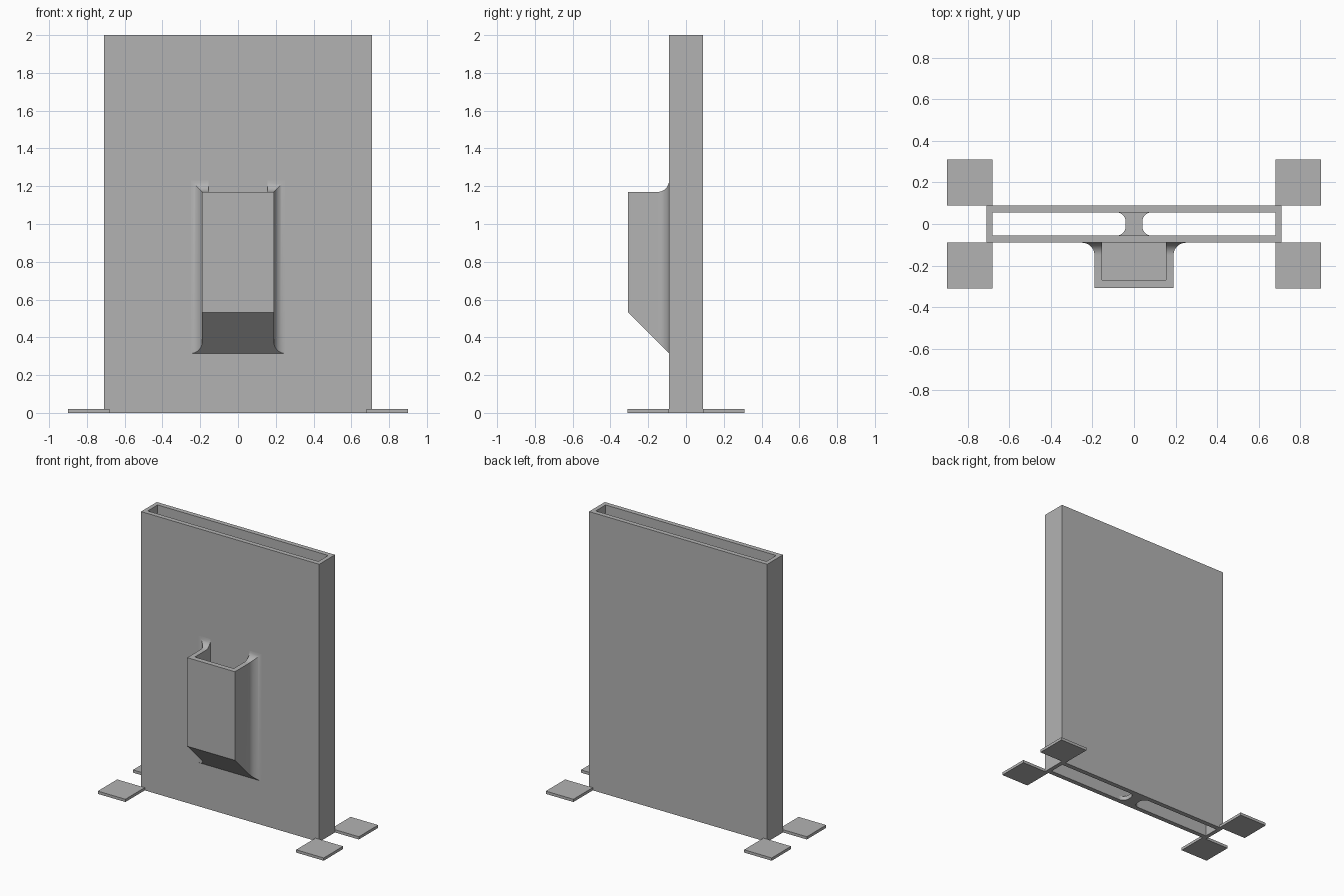
import bpy, bmesh, math

cube = bpy.data.objects.get("Cube")
if cube:
    bpy.data.objects.remove(cube, do_unlink=True)

grey = bpy.data.materials.new("plain_grey")
grey.use_nodes = True
colour = (0.45, 0.45, 0.45, 1)
grey.diffuse_color = colour
grey.node_tree.nodes["Principled BSDF"].inputs["Base Color"].default_value = colour


def loft(name, rings, closed=False, smooth=False):
    """Skin a row of matching rings; cap the ends, or join last to first."""
    bm = bmesh.new()
    loops = [[bm.verts.new(p) for p in ring] for ring in rings]
    pairs = list(zip(loops, loops[1:]))
    if closed:
        pairs.append((loops[-1], loops[0]))
    else:
        bm.faces.new(loops[0])
        bm.faces.new(loops[-1])
    for a, b in pairs:
        for i in range(len(a)):
            j = (i + 1) % len(a)
            bm.faces.new((a[i], a[j], b[j], b[i]))
    bmesh.ops.recalc_face_normals(bm, faces=bm.faces)
    mesh = bpy.data.meshes.new(name)
    bm.to_mesh(mesh)
    bm.free()
    mesh.materials.append(grey)
    obj = bpy.data.objects.new(name, mesh)
    bpy.context.collection.objects.link(obj)
    if smooth:
        smooth_shade(obj)
    return obj


def smooth_shade(obj):
    bpy.ops.object.select_all(action='DESELECT')
    obj.select_set(True)
    bpy.context.view_layer.objects.active = obj
    bpy.ops.object.shade_smooth_by_angle(angle=math.radians(30))


def rect(x0, x1, y0, y1, z):
    return [(x0, y0, z), (x1, y0, z), (x1, y1, z), (x0, y1, z)]


def box(name, x0, x1, y0, y1, z0, z1):
    return loft(name, [rect(x0, x1, y0, y1, z0), rect(x0, x1, y0, y1, z1)])


W, D, H = 0.71, 0.09, 2.0      # outer half width, half depth, height
IW, ID = 0.68, 0.056           # inner half width, half depth

# Hollow flat sleeve, open at top and bottom
loft("sleeve_body", [rect(-W, W, -D, D, 0), rect(-W, W, -D, D, H),
                     rect(-IW, IW, -ID, ID, H), rect(-IW, IW, -ID, ID, 0)], closed=True)

# Bridge across the bottom opening, flared where it meets the walls
R = 0.045
edge = []
for i in range(11):
    a = math.pi / 2 * i / 10
    edge.append((0.04 + R * (1 - math.sin(a)), -ID + R * (1 - math.cos(a))))
edge += [(x, -y) for x, y in reversed(edge)]
outline = edge + [(-x, y) for x, y in reversed(edge)]
loft("bottom_bridge", [[(x, y, z) for x, y in outline] for z in (0, 0.03)], smooth=True)

# Corner feet
for sx, side in ((1, "left"), (-1, "right")):
    for sy, end in ((-1, "front"), (1, "back")):
        xs = sorted((sx * 0.68, sx * 0.9))
        ys = sorted((sy * D, sy * 0.31))
        box(f"{end}_{side}_foot", *xs, *ys, 0, 0.02)

# Front pocket: sloped underside, sides and top flaring into the wall
FR = 0.06


def pocket_ring(y, flare):
    x, top, low = 0.19 + flare, 1.17 + flare, 0.315 - D - y
    return [(-x, y, low), (x, y, low), (x, y, top), (-x, y, top)]


rings = [pocket_ring(-0.307, 0)]
for i in range(11):
    a = math.pi / 2 * i / 10
    rings.append(pocket_ring(-D - FR * (1 - math.sin(a)), FR * (1 - math.cos(a))))
pocket = loft("front_pocket", rings)

# Hollow out the pocket from above
cutter = box("pocket_cutter", -0.155, 0.155, -0.27, -0.05, 0.53, 1.5)
cutter.hide_render = True
mod = pocket.modifiers.new("hollow", 'BOOLEAN')
mod.operation = 'DIFFERENCE'
mod.solver = 'EXACT'
mod.object = cutter
bpy.context.view_layer.objects.active = pocket
bpy.ops.object.modifier_apply(modifier=mod.name)
bpy.data.objects.remove(cutter, do_unlink=True)
smooth_shade(pocket)
